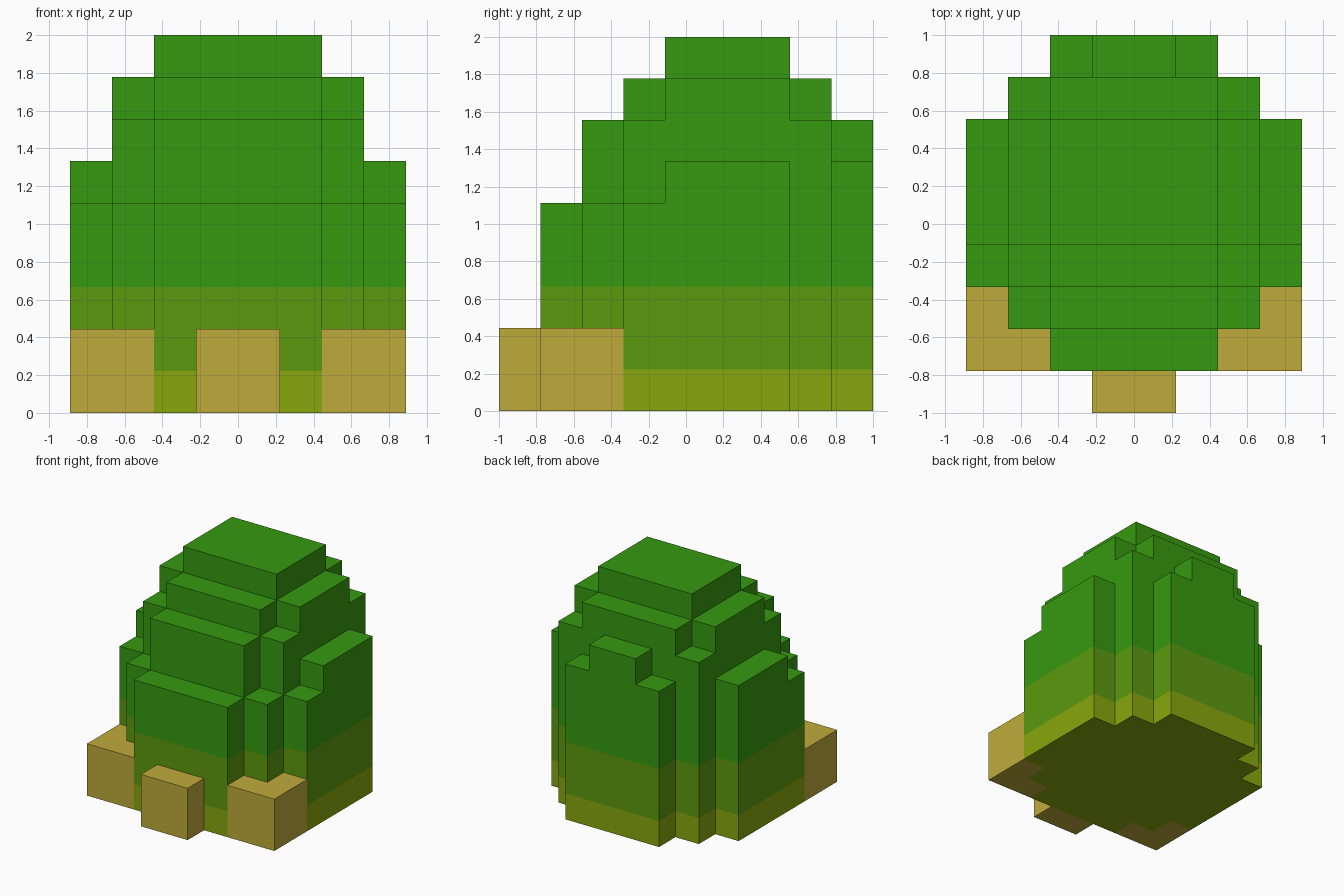
import bpy, bmesh, math
from mathutils import Vector

cube = bpy.data.objects.get("Cube")
if cube:
    bpy.data.objects.remove(cube, do_unlink=True)

U = 2 / 9  # edge length of one block


def make_material(name, rgb):
    linear = [((c / 255 + 0.055) / 1.055) ** 2.4 if c > 10 else c / 255 / 12.92 for c in rgb]
    mat = bpy.data.materials.new(name)
    mat.use_nodes = True
    mat.diffuse_color = (*linear, 1)
    bsdf = mat.node_tree.nodes["Principled BSDF"]
    bsdf.inputs["Base Color"].default_value = (*linear, 1)
    bsdf.inputs["Roughness"].default_value = 0.9
    return mat


leaf = make_material("leaf green", (54, 154, 16))
moss = make_material("moss green", (92, 154, 14))
olive = make_material("olive green", (137, 167, 13))
tan = make_material("tan", (191, 171, 59))


def finish(bm, name, mats):
    mesh = bpy.data.meshes.new(name)
    bm.to_mesh(mesh)
    bm.free()
    for m in mats:
        mesh.materials.append(m)
    obj = bpy.data.objects.new(name, mesh)
    bpy.context.collection.objects.link(obj)
    return obj


# Stepped body: block heights per row from front to back,
# each row listed from the centre outwards and mirrored across x
ROWS = ["5500", "7750", "8875", "9986", "9986", "9986", "8870", "7600"]
FRONT = -3.5


def height(i, j):
    k = i if i >= 0 else -i - 1
    return int(ROWS[j][k]) if 0 <= j < len(ROWS) and k < 4 else 0


def band(z):
    return 2 if z < 1 else 1 if z < 3 else 0


bm = bmesh.new()


def quad(centre, normal, up, mat):
    """Unit square facing along normal."""
    n, u = Vector(normal), Vector(up)
    r = u.cross(n)
    c = Vector(centre)
    corners = [c + (a * r + b * u) / 2 for a, b in ((-1, -1), (1, -1), (1, 1), (-1, 1))]
    face = bm.faces.new([bm.verts.new(p * U) for p in corners])
    face.material_index = mat


for j in range(len(ROWS)):
    for i in range(-4, 4):
        h = height(i, j)
        if not h:
            continue
        x, y = i + 0.5, FRONT + j + 0.5
        quad((x, y, h), (0, 0, 1), (0, 1, 0), 0)
        quad((x, y, 0), (0, 0, -1), (0, 1, 0), 2)
        for dx, dy in ((1, 0), (-1, 0), (0, 1), (0, -1)):
            for z in range(height(i + dx, j + dy), h):
                quad((x + dx / 2, y + dy / 2, z + 0.5), (dx, dy, 0), (0, 0, 1), band(z))

bmesh.ops.remove_doubles(bm, verts=bm.verts, dist=0.001)
bmesh.ops.dissolve_limit(bm, angle_limit=math.radians(1), verts=bm.verts,
                         edges=bm.edges, delimit={'MATERIAL'})
finish(bm, "body", [leaf, moss, olive])


# Feet: plan outlines raised two blocks
def foot(name, outline, side=1):
    bm = bmesh.new()
    base = bm.faces.new([bm.verts.new((side * x * U, y * U, 0)) for x, y in outline])
    top = bmesh.ops.extrude_face_region(bm, geom=[base])["geom"]
    bmesh.ops.translate(bm, vec=(0, 0, 2 * U),
                        verts=[g for g in top if isinstance(g, bmesh.types.BMVert)])
    bmesh.ops.recalc_face_normals(bm, faces=bm.faces)
    finish(bm, name, [tan])


CORNER = [(2, -3.5), (4, -3.5), (4, -1.5), (3, -1.5), (3, -2.5), (2, -2.5)]
foot("left_foot", CORNER, 1)
foot("right_foot", CORNER, -1)
foot("middle_foot", [(-1, -4.5), (1, -4.5), (1, -3.5), (-1, -3.5)])
